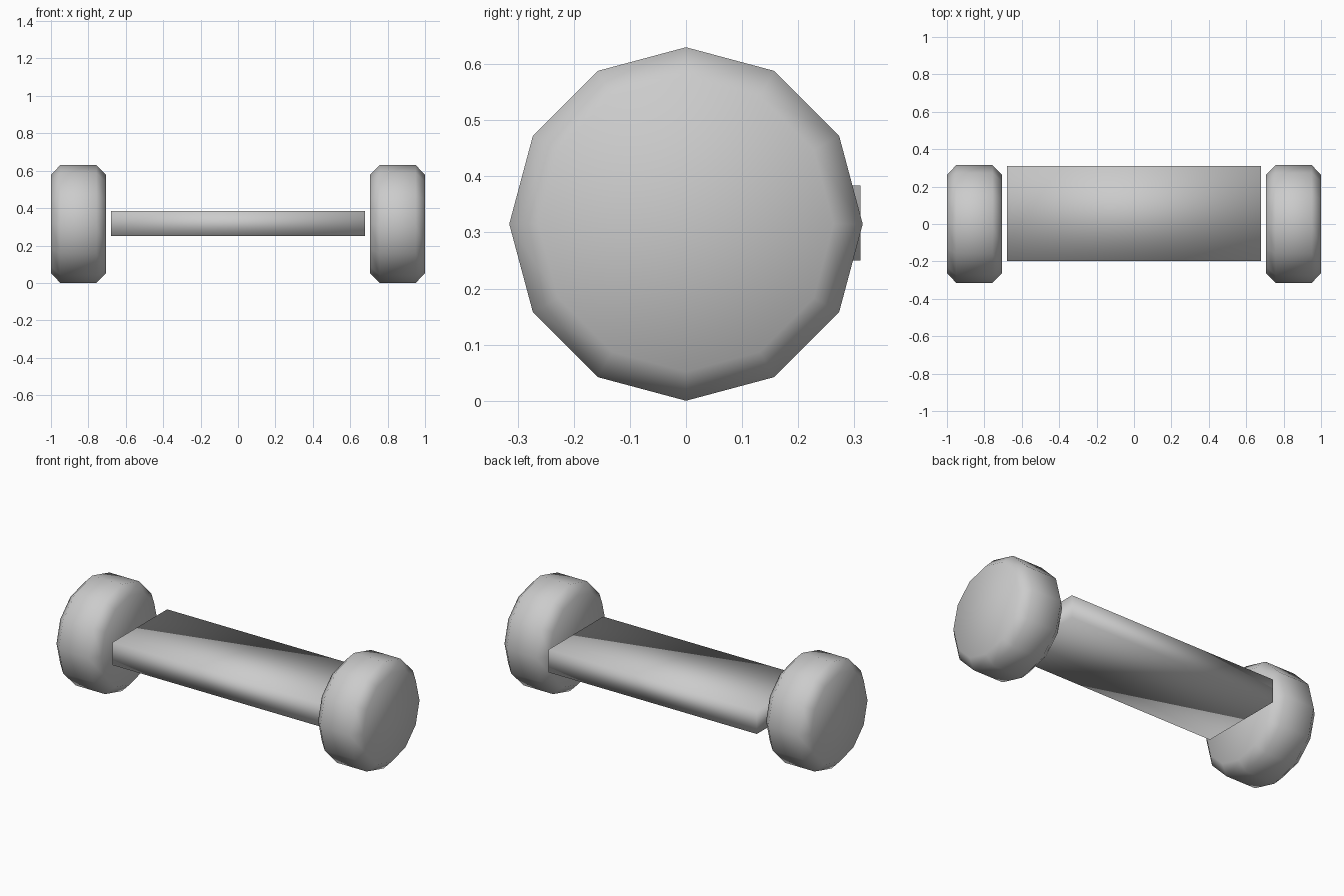
import bpy
import bmesh
from math import pi
from mathutils import Matrix, Vector

default_cube = bpy.data.objects.get("Cube")
if default_cube:
    bpy.data.objects.remove(default_cube)

WHEEL_RADIUS = 0.315
WHEEL_WIDTH = 0.293
BEVEL = 0.05

grey = bpy.data.materials.new("plain_grey")
grey.use_nodes = True
color = (0.6, 0.6, 0.6, 1.0)
grey.diffuse_color = color
grey.node_tree.nodes["Principled BSDF"].inputs["Base Color"].default_value = color


def finish(bm, name, location):
    """Turn the bmesh into a fully smooth-shaded object."""
    bmesh.ops.recalc_face_normals(bm, faces=bm.faces)
    for face in bm.faces:
        face.smooth = True
    mesh = bpy.data.meshes.new(name)
    bm.to_mesh(mesh)
    bm.free()
    mesh.materials.append(grey)
    obj = bpy.data.objects.new(name, mesh)
    obj.location = location
    bpy.context.collection.objects.link(obj)
    return obj


def make_wheel(name, side):
    """Twelve-sided disc with chamfered rims, its axle along x."""
    bm = bmesh.new()
    bmesh.ops.create_cone(bm, cap_ends=True, segments=12, radius1=WHEEL_RADIUS,
                          radius2=WHEEL_RADIUS, depth=WHEEL_WIDTH,
                          matrix=Matrix.Rotation(pi / 2, 4, "Y"))
    rims = [e for e in bm.edges if abs(e.verts[0].co.x - e.verts[1].co.x) < 0.01]
    bmesh.ops.bevel(bm, geom=rims, offset=BEVEL, segments=1, affect="EDGES")
    finish(bm, name, (side * (1 - WHEEL_WIDTH / 2), 0, WHEEL_RADIUS))


# Pair of wheels
make_wheel("left_wheel", 1)
make_wheel("right_wheel", -1)

# Flat axle plate between the wheels, set towards the back
bm = bmesh.new()
bmesh.ops.create_cube(bm, size=1)
bmesh.ops.scale(bm, vec=Vector((1.36, 0.51, 0.134)), verts=bm.verts)
finish(bm, "axle_plate", (0, 0.056, 0.317))
